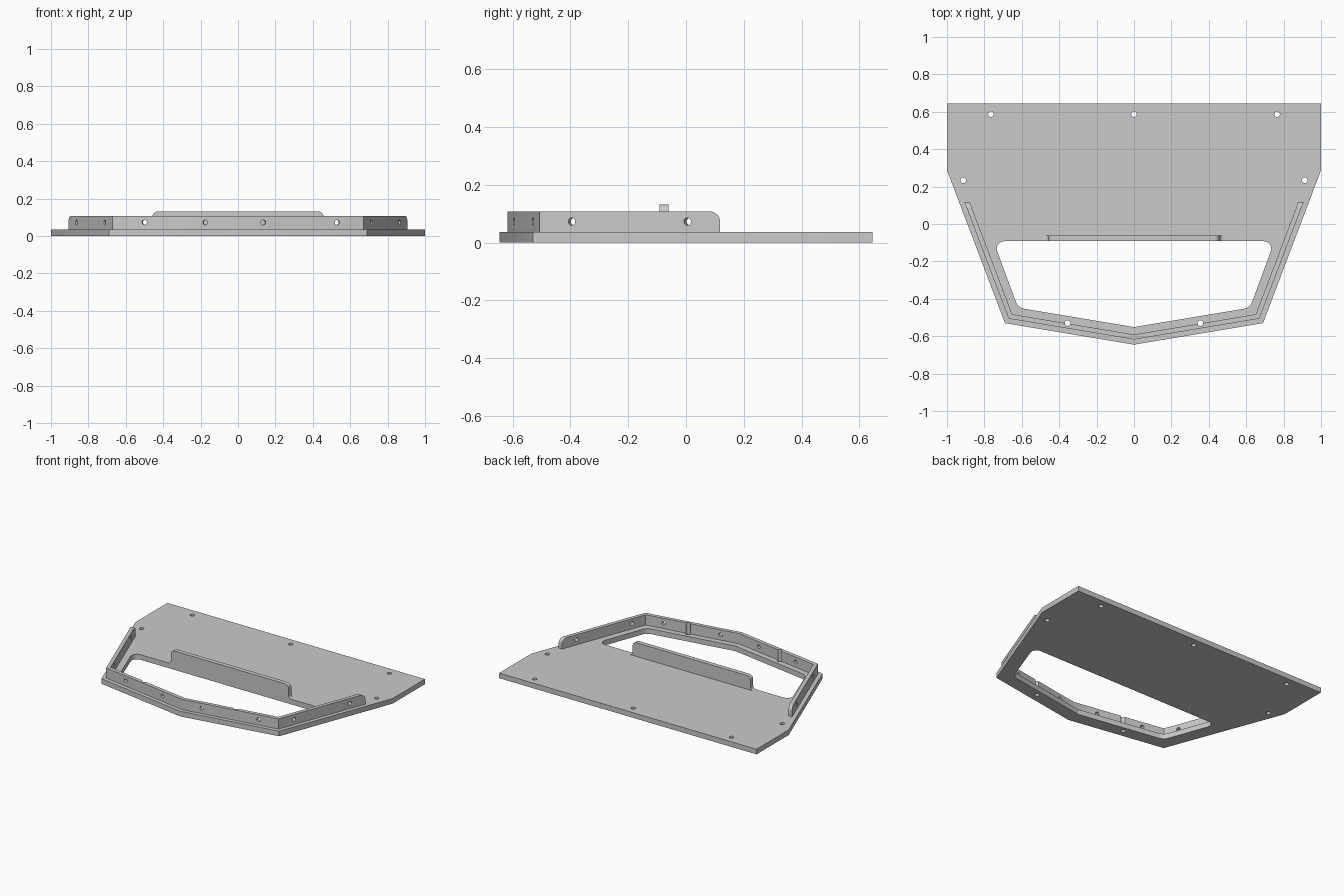
import bpy, bmesh
from math import tan, sin, radians
from mathutils import Vector, Matrix

if "Cube" in bpy.data.objects:
    bpy.data.objects.remove(bpy.data.objects["Cube"])

PLATE_TOP, RIM_TOP, TAB_TOP = 0.036, 0.108, 0.132

grey = bpy.data.materials.new("plain_grey")
grey.use_nodes = True
colour = (0.59, 0.59, 0.59, 1)
grey.diffuse_color = colour
grey.node_tree.nodes["Principled BSDF"].inputs["Base Color"].default_value = colour


def make_object(name, bm):
    bmesh.ops.remove_doubles(bm, verts=bm.verts, dist=1e-5)
    bmesh.ops.recalc_face_normals(bm, faces=bm.faces)
    mesh = bpy.data.meshes.new(name)
    bm.to_mesh(mesh)
    bm.free()
    mesh.materials.append(grey)
    obj = bpy.data.objects.new(name, mesh)
    bpy.context.collection.objects.link(obj)
    return obj


def rounded(corners, steps=8):
    """Outline from (x, y, radius) corners, with each corner filleted."""
    pts, out = [Vector(c[:2]) for c in corners], []
    for i, p in enumerate(pts):
        r = corners[i][2]
        if not r:
            out.append(p)
            continue
        u = (pts[i - 1] - p).normalized()
        v = (pts[(i + 1) % len(pts)] - p).normalized()
        half = u.angle(v) / 2
        reach = r / tan(half)
        centre = p + (u + v).normalized() * r / sin(half)
        start = (p + u * reach - centre).normalized()
        end = (p + v * reach - centre).normalized()
        out += [centre + start.slerp(end, k / steps).normalized() * r for k in range(steps + 1)]
    return out


def prism(outline, low, high, upright=False):
    """Extrude an outline along z, or along y when upright."""
    place = (lambda p, d: (p[0], d, p[1])) if upright else (lambda p, d: (p[0], p[1], d))
    bm = bmesh.new()
    face = bm.faces.new([bm.verts.new(place(p, low)) for p in outline])
    new = bmesh.ops.extrude_face_region(bm, geom=[face])["geom"]
    shift = Vector(place((0, 0), high - low))
    bmesh.ops.translate(bm, vec=shift, verts=[g for g in new if isinstance(g, bmesh.types.BMVert)])
    return bm


def mirrored(half):
    """Complete a left-right symmetric outline from its +x half."""
    return half + [(-p[0], *p[1:]) for p in reversed(half) if p[0] > 0]


def drill_cutter(name, holes, radius):
    """One mesh of cylinders, each given by centre, direction and depth."""
    bm = bmesh.new()
    for centre, direction, depth in holes:
        turn = Vector(direction).to_track_quat('Z', 'Y').to_matrix().to_4x4()
        bmesh.ops.create_cone(bm, cap_ends=True, segments=24, radius1=radius, radius2=radius,
                              depth=depth, matrix=Matrix.Translation(centre) @ turn)
    cutter = make_object(name, bm)
    cutter.hide_render = True
    return cutter


def cut(obj, cutters):
    bpy.context.view_layer.objects.active = obj
    for cutter in cutters:
        mod = obj.modifiers.new("cut", 'BOOLEAN')
        mod.operation, mod.solver, mod.object = 'DIFFERENCE', 'EXACT', cutter
        bpy.ops.object.modifier_apply(modifier=mod.name)


# Base plate outline and its rounded opening
corner, shoulder, apex = Vector((0.69, -0.53)), Vector((1, 0.288)), Vector((0, -0.645))
plate = make_object("base_plate", prism(
    mirrored([tuple(apex), tuple(corner), tuple(shoulder), (1, 0.645)]), 0, PLATE_TOP))
opening = make_object("opening_cutter", prism(
    rounded(mirrored([(0, -0.551, 0.06), (0.62, -0.448, 0.06), (0.751, -0.092, 0.04)])), -0.1, 0.1))
opening.hide_render = True

# Raised rim, following the plate edge at a constant inset
side_dir = (shoulder - corner).normalized()
front_dir = (corner - apex).normalized()
side_in = Vector((-side_dir.y, side_dir.x))
front_in = Vector((-front_dir.y, front_dir.x))
RIM_END = 0.118


def inset_half(d):
    tip = apex + Vector((0, d / front_in.y))
    bend = corner + (side_in + front_in) * d / (1 + side_in.dot(front_in))
    end = bend + side_dir * (RIM_END - bend.y) / side_dir.y
    return [tuple(tip), tuple(bend), tuple(end)]


outer, inner = inset_half(0.027), inset_half(0.053)
right_half = outer + inner[::-1]
left_half = [(-x, y) for x, y in right_half]
bm = prism(right_half + left_half[4:0:-1], PLATE_TOP, RIM_TOP)
end_edges = [e for e in bm.edges
             if all(v.co.z > RIM_TOP - 0.001 and v.co.y > RIM_END - 0.001 for v in e.verts)]
bmesh.ops.bevel(bm, geom=end_edges, offset=0.036, segments=8, profile=0.5, affect='EDGES')
rim = make_object("raised_rim", bm)

# Mounting holes through the plate; the front pair also groove the rim
spots = [(0, 0.587)] + [(s * x, y) for s in (-1, 1)
                        for x, y in ((0.765, 0.587), (0.913, 0.234), (0.355, -0.53))]
mount_holes = drill_cutter("mount_hole_cutter", [((x, y, 0.05), (0, 0, 1), 0.4) for x, y in spots], 0.015)

# Holes square to the rim walls
rim_holes = []
for x in (-0.5, -0.175, 0.135, 0.53):
    s = 1 if x > 0 else -1
    y = outer[0][1] + abs(x) * front_dir.y / front_dir.x
    rim_holes.append(((x, y, 0.073), (s * front_in.x, front_in.y, 0), 0.12))
for y in (-0.395, 0.005):
    x = outer[1][0] + (y - outer[1][1]) * side_dir.x / side_dir.y
    rim_holes += [((s * x, y, 0.073), (s * side_in.x, side_in.y, 0), 0.12) for s in (-1, 1)]
side_holes = drill_cutter("rim_hole_cutter", rim_holes, 0.013)

cut(plate, [opening, mount_holes])
cut(rim, [mount_holes, side_holes])
for cutter in (opening, mount_holes, side_holes):
    bpy.data.objects.remove(cutter)

# Upright tab on the back edge of the opening, flared at its foot
profile = rounded(mirrored([(0.48, PLATE_TOP, 0), (0.457, PLATE_TOP, 0.0229), (0.457, TAB_TOP, 0.028)]))
tab = make_object("upright_tab", prism(profile, -0.092, -0.061, upright=True))

# Smooth the fillets and holes, keep hard edges crisp
bpy.ops.object.select_all(action='DESELECT')
for obj in (plate, rim, tab):
    obj.select_set(True)
bpy.context.view_layer.objects.active = plate
bpy.ops.object.shade_smooth_by_angle(angle=radians(30))
